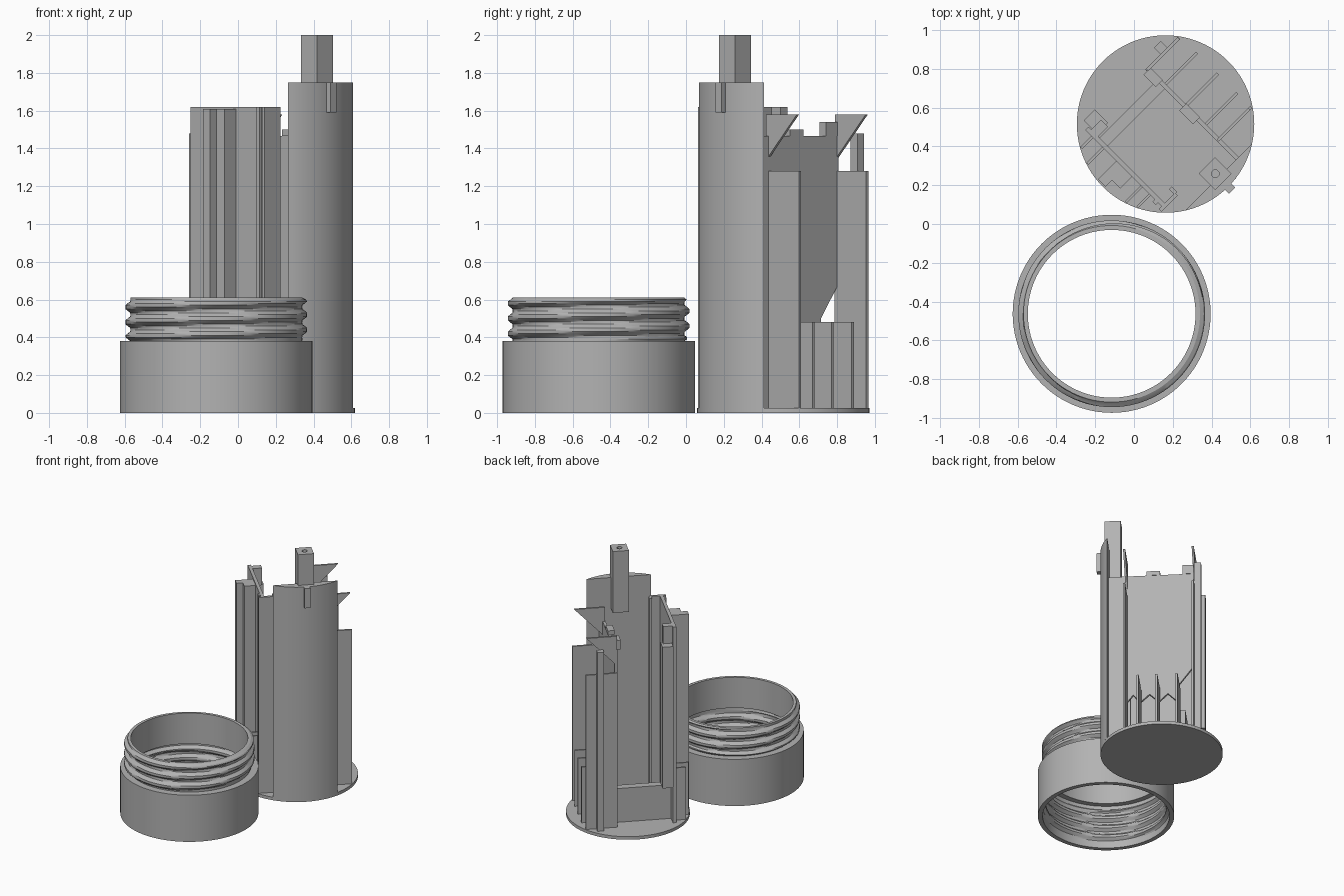
import bpy, bmesh, math
from mathutils import Matrix

if "Cube" in bpy.data.objects:
    bpy.data.objects.remove(bpy.data.objects["Cube"])

grey = bpy.data.materials.new("plain grey")
grey.diffuse_color = (0.45, 0.45, 0.45, 1)
grey.use_nodes = True
grey.node_tree.nodes["Principled BSDF"].inputs["Base Color"].default_value = grey.diffuse_color

R = 0.457                      # carrier disc radius
FLOOR = 0.025                  # carrier disc thickness
# local u runs to the front right, local v to the back right
CARRIER = Matrix.Translation((0.1625, 0.515, 0)) @ Matrix.Rotation(math.radians(-45), 4, 'Z')


def finish(name, bm, matrix, smooth=False):
    bmesh.ops.recalc_face_normals(bm, faces=bm.faces)
    me = bpy.data.meshes.new(name)
    bm.to_mesh(me)
    bm.free()
    me.materials.append(grey)
    ob = bpy.data.objects.new(name, me)
    ob.matrix_world = matrix
    bpy.context.collection.objects.link(ob)
    if smooth:
        bpy.ops.object.select_all(action='DESELECT')
        ob.select_set(True)
        bpy.context.view_layer.objects.active = ob
        bpy.ops.object.shade_smooth_by_angle(angle=math.radians(25))
    return ob


def prism(name, pts, vec, smooth=False):
    """Extrude a flat polygon along vec in the carrier frame."""
    bm = bmesh.new()
    f = bm.faces.new([bm.verts.new(p) for p in pts])
    ext = bmesh.ops.extrude_face_region(bm, geom=[f])
    bmesh.ops.translate(bm, vec=vec, verts=[g for g in ext["geom"] if isinstance(g, bmesh.types.BMVert)])
    return finish(name, bm, CARRIER, smooth)


def box(name, u0, u1, v0, v1, z0, z1):
    return prism(name, [(u0, v0, z0), (u1, v0, z0), (u1, v1, z0), (u0, v1, z0)], (0, 0, z1 - z0))


def arc(a0, a1, n, z, r=R):
    return [(r * math.cos(a0 + (a1 - a0) * i / n), r * math.sin(a0 + (a1 - a0) * i / n), z) for i in range(n + 1)]


def edge(u):
    return math.sqrt(R * R - u * u) - 0.003


# ---- threaded collar: revolved profile with helical outer and inner threads ----
PITCH, SEG = 0.08, 96


def ridge(z, ang, lo, hi):
    t = (z / PITCH - ang / (2 * math.pi)) % 1.0
    wave = min(1.0, max(0.0, 1.6 - abs(t - 0.5) * 4.2))
    fade = min(1.0, max(0.0, min(z - lo, hi - z) / 0.02))
    return wave * fade


bm = bmesh.new()
rings = []
for s in range(SEG):
    a = 2 * math.pi * s / SEG
    prof = [(0.475, 0), (0.51, 0), (0.51, 0.38), (0.455, 0.38)]
    prof += [(0.455 + 0.026 * ridge(z, a, 0.38, 0.615), z) for z in [0.39 + 0.01 * i for i in range(22)]]
    prof += [(0.455, 0.61), (0.432, 0.61), (0.432, 0.36), (0.475, 0.36)]
    prof += [(0.475 - 0.024 * ridge(z, a, 0.05, 0.33), z) for z in [0.34 - 0.01 * i for i in range(31)]]
    rings.append([bm.verts.new((r * math.cos(a), r * math.sin(a), z)) for r, z in prof])
n = len(rings[0])
for s in range(SEG):
    p, q = rings[s], rings[(s + 1) % SEG]
    for i in range(n):
        j = (i + 1) % n
        bm.faces.new((p[i], q[i], q[j], p[j]))
finish("threaded_collar", bm, Matrix.Translation((-0.115, -0.4625, 0)), True)

# ---- carrier base and tall curved back ----
prism("base_disc", arc(0, 2 * math.pi, 96, 0)[:-1], (0, 0, FLOOR), True)
half = math.radians(32)
prism("curved_back", arc(-half, half, 20, FLOOR), (0, 0, 1.75 - FLOOR), True)

# ---- square post with a small hole, and its locating tab ----
bm = bmesh.new()
square, hole = [], []
for k in range(16):
    a = 2 * math.pi * k / 16
    c, s = math.cos(a), math.sin(a)
    m = 0.06 / max(abs(c), abs(s))
    square.append((c * m, s * m))
    hole.append((c * 0.02, s * 0.02))
loops = [[bm.verts.new((0.362 + x, y, z)) for x, y in sh]
         for sh, z in ((square, 1.5), (square, 2.0), (hole, 2.0), (hole, 1.6))]
for p, q in zip(loops, loops[1:]):
    for k in range(16):
        bm.faces.new((p[k], p[(k + 1) % 16], q[(k + 1) % 16], q[k]))
bm.faces.new(loops[0])
bm.faces.new(loops[-1])
finish("square_post", bm, CARRIER)
box("post_tab", 0.42, 0.486, -0.022, 0.022, 1.59, 1.75)

# ---- main board: slanted lower corner and peaked openings between fins ----
outline = [(0.39, 1.465), (-0.265, 1.465), (-0.265, 0.68), (-0.135, 0.5), (-0.135, FLOOR), (-0.155, FLOOR)]
outline = outline[:4] + [(-0.135, FLOOR), (-0.12, FLOOR)]
for a, b in ((-0.12, 0.0), (0.015, 0.14), (0.155, 0.245)):
    outline += [(a, FLOOR), (a, 0.38), ((a + b) / 2, 0.44), (b, 0.38), (b, FLOOR)]
outline += [(0.39, FLOOR)]
clean = [p for i, p in enumerate(outline) if i == 0 or p != outline[i - 1]]
prism("main_board", [(u, 0.125, z) for u, z in clean], (0, 0.022, 0))

# ---- short and tall fins on the outer side of the board, with gussets ----
for u in (-0.145, 0.007, 0.148):
    box("short_fin", u - 0.008, u + 0.008, 0.14, 0.375, FLOOR, 0.48)
for u in (-0.265, 0.25):
    box("tall_fin", u - 0.008, u + 0.008, 0.125, edge(abs(u) + 0.008), FLOOR, 1.28)
    prism("gusset", [(u - 0.008, 0.13, 1.34), (u - 0.008, 0.36, 1.58), (u - 0.008, 0.13, 1.58)], (0.016, 0, 0))

# ---- side wall with end flange and stepped outer ribs ----
box("side_wall", -0.27, 0.3, -0.315, -0.29, FLOOR, 1.62)
box("wall_end_flange", 0.285, 0.305, -0.335, -0.215, FLOOR, 1.62)
box("flange_lip", 0.25, 0.29, -0.225, -0.205, FLOOR, 1.62)
box("wall_end_rib", 0.235, 0.26, -0.33, -0.3, FLOOR, 1.62)
box("deep_rib", -0.045, 0.01, -0.448, -0.31, FLOOR, 1.61)
box("middle_rib", 0.01, 0.07, -0.4, -0.31, FLOOR, 1.61)
for u in (-0.22, -0.14, 0.14, 0.2):
    box("low_wall_fin", u - 0.007, u + 0.007, -edge(abs(u) + 0.007), -0.31, FLOOR, 0.45)

# ---- rear columns, cross panel and top clips ----
box("rear_column", -0.31, -0.215, -0.285, -0.205, 0.33, 1.48)
box("rear_post", -0.32, -0.27, 0.235, 0.285, FLOOR, 1.48)
box("cross_panel", -0.19, -0.13, -0.3, 0.13, FLOOR, 0.3)
box("board_clip", 0.0, 0.1, 0.1, 0.15, 1.465, 1.5)
box("board_clip", -0.26, -0.17, 0.1, 0.15, 1.465, 1.54)
box("wall_clip", -0.25, -0.2, -0.3, -0.22, 1.48, 1.62)
